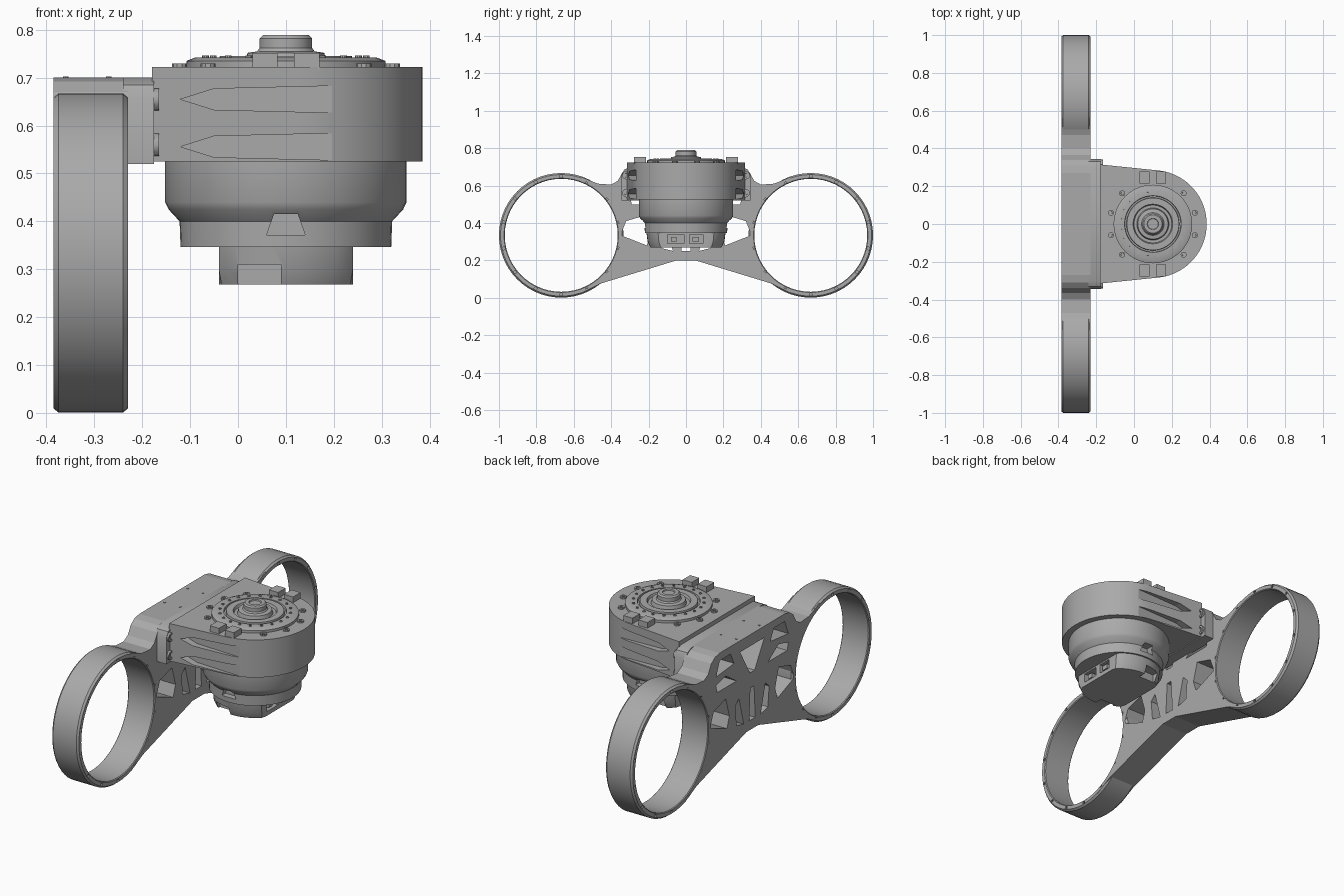
import bpy, bmesh, math
from mathutils import Matrix, Vector

cube = bpy.data.objects.get("Cube")
if cube:
    bpy.data.objects.remove(cube)

grey = bpy.data.materials.new("machined grey")
grey.use_nodes = True
COL = (0.4, 0.4, 0.4, 1)
grey.diffuse_color = COL
grey.node_tree.nodes["Principled BSDF"].inputs["Base Color"].default_value = COL

BACK, FACE = -0.385, -0.23      # frame depth along x
MX = 0.10                       # motor axis
RY, RZ = 0.667, 0.334           # ring centres


def finish(name, bm, smooth=30):
    bmesh.ops.recalc_face_normals(bm, faces=bm.faces)
    me = bpy.data.meshes.new(name)
    bm.to_mesh(me)
    bm.free()
    me.materials.append(grey)
    ob = bpy.data.objects.new(name, me)
    bpy.context.collection.objects.link(ob)
    if smooth:
        bpy.ops.object.select_all(action='DESELECT')
        ob.select_set(True)
        bpy.context.view_layer.objects.active = ob
        bpy.ops.object.shade_smooth_by_angle(angle=math.radians(smooth))
    return ob


def cut(ob, cutter):
    mod = ob.modifiers.new("cut", 'BOOLEAN')
    mod.operation, mod.solver, mod.object = 'DIFFERENCE', 'EXACT', cutter
    dg = bpy.context.evaluated_depsgraph_get()
    ob_mesh = bpy.data.meshes.new_from_object(ob.evaluated_get(dg))
    ob.modifiers.clear()
    ob.data = ob_mesh
    bpy.data.objects.remove(cutter)


def prism(bm, pts, axis, lo, hi):
    """Extrude a 2D outline along x (yz points), y (xz points) or z (xy points)."""
    def place(p, d):
        return {'x': (d, *p), 'y': (p[0], d, p[1]), 'z': (*p, d)}[axis]
    a = [bm.verts.new(place(p, lo)) for p in pts]
    b = [bm.verts.new(place(p, hi)) for p in pts]
    bm.faces.new(a)
    bm.faces.new(b[::-1])
    for i in range(len(pts)):
        j = (i + 1) % len(pts)
        bm.faces.new((a[i], a[j], b[j], b[i]))


def box(bm, lo, hi):
    prism(bm, [lo[:2], (hi[0], lo[1]), hi[:2], (lo[0], hi[1])], 'z', lo[2], hi[2])


def lathe(bm, profile, matrix, n=48, closed=False):
    """Revolve (radius, height) points about local z."""
    rows = [[bm.verts.new(matrix @ Vector((r * math.cos(t), r * math.sin(t), h)))
             for t in (2 * math.pi * k / n for k in range(n))] for r, h in profile]
    pairs = list(zip(rows, rows[1:])) + ([(rows[-1], rows[0])] if closed else [])
    for a, b in pairs:
        for k in range(n):
            m = (k + 1) % n
            bm.faces.new((a[k], a[m], b[m], b[k]))
    if not closed:
        bm.faces.new(rows[0])
        bm.faces.new(rows[-1])


def flip(pts):
    return [(-a, b) for a, b in pts]


motor = Matrix.Translation((MX, 0, 0))
along_x = Matrix.Rotation(math.pi / 2, 4, 'Y')

# Wheel-like end rings with small bolt holes on both faces
for side, label in ((-1, "front"), (1, "rear")):
    m = Matrix.Translation((0, side * RY, RZ)) @ along_x
    bm = bmesh.new()
    lathe(bm, [(0.302, BACK + 0.004), (0.306, BACK), (0.325, BACK), (0.333, BACK + 0.01),
               (0.333, FACE - 0.01), (0.325, FACE), (0.306, FACE), (0.302, FACE - 0.004)],
          m, 56, True)
    ring = finish(label + "_ring", bm)
    bm = bmesh.new()
    for k in range(14):
        t = 2 * math.pi * (k + 0.5) / 14
        for x in (BACK, FACE):
            hole = Matrix.Translation((x, side * RY + 0.316 * math.cos(t),
                                       RZ + 0.316 * math.sin(t))) @ along_x
            lathe(bm, [(0.008, -0.015), (0.008, 0.015)], hole, 8)
    cut(ring, finish("bolt_cutter", bm, 0))

# Frame web joining the rings
half = [(0.05, 0.2), (0.46, 0.075), (0.56, 0.025), (0.56, 0.645), (0.47, 0.61), (0.4, 0.605),
        (0.365, 0.625), (0.34, 0.67), (0.31, 0.692), (0.27, 0.7)]
bm = bmesh.new()
prism(bm, half + flip(half)[::-1], 'x', BACK, FACE)
web = finish("frame_web", bm, 0)
bm = bmesh.new()
for s in (-1, 1):
    lathe(bm, [(0.315, BACK - 0.1), (0.315, FACE + 0.1)],
          Matrix.Translation((0, s * RY, RZ)) @ along_x, 56)
cut(web, finish("ring_cutter", bm, 0))

# Lightening cutouts, fanned between the struts
cutouts = [[(0.35, 0.335), (0.32, 0.41), (0.22, 0.44), (0.19, 0.34), (0.21, 0.28)],
           [(0.13, 0.5), (0.29, 0.5), (0.3, 0.54), (0.22, 0.56)],
           [(0.15, 0.6), (0.3, 0.585), (0.27, 0.66), (0.18, 0.66)],
           [(0.07, 0.25), (0.13, 0.265), (0.14, 0.37), (0.11, 0.4)]]
bm = bmesh.new()
prism(bm, [(-0.1, 0.64), (0.1, 0.64), (0.02, 0.5), (-0.02, 0.5)], 'x', BACK - 0.1, FACE + 0.1)
prism(bm, [(-0.025, 0.25), (0.025, 0.25), (0.015, 0.42), (-0.015, 0.42)],
      'x', BACK - 0.1, FACE + 0.1)
for c in cutouts:
    prism(bm, c, 'x', BACK - 0.1, FACE + 0.1)
    prism(bm, flip(c), 'x', BACK - 0.1, FACE + 0.1)
cut(web, finish("cutout_cutter", bm, 0))

# Mount block in front of the web, with rounded upper corners
corner = [(0.345, 0.52), (0.345, 0.655), (0.33, 0.685), (0.3, 0.7)]
bm = bmesh.new()
prism(bm, corner + flip(corner)[::-1], 'x', FACE - 0.01, -0.175)
finish("mount_block", bm)

# Motor housing: tapered sides running into a half round nose
arc = [(MX + 0.285 * math.cos(t), 0.285 * math.sin(t))
       for t in (math.radians(-84 + 168 * k / 28) for k in range(29))]
bm = bmesh.new()
prism(bm, [(-0.18, -0.315)] + arc + [(-0.18, 0.315)], 'z', 0.525, 0.722)
housing = finish("motor_housing", bm)
bm = bmesh.new()
groove = [(-0.12, 0), (-0.05, -0.022), (0.2, -0.028), (0.225, -0.015),
          (0.225, 0.015), (0.2, 0.028), (-0.05, 0.022)]
for z in (0.655, 0.556):
    for lo, hi in ((-0.4, -0.268), (0.268, 0.4)):
        prism(bm, [(x, z + dz) for x, dz in groove], 'y', lo, hi)
cut(housing, finish("groove_cutter", bm, 0))

# Stepped motor can below the housing
bm = bmesh.new()
lathe(bm, [(0.252, 0.53), (0.252, 0.44), (0.245, 0.425), (0.222, 0.4), (0.22, 0.346),
           (0.15, 0.346)], motor)
can = finish("motor_can", bm)
bm = bmesh.new()
for s in (-1, 1):
    prism(bm, [(MX - 0.04, 0.372), (MX + 0.04, 0.372), (MX + 0.025, 0.415), (MX - 0.025, 0.415)],
          'y', s * 0.19, s * 0.3)
cut(can, finish("vent_cutter", bm, 0))

# End cap, flattened on the two x sides, with connector recesses
bm = bmesh.new()
lathe(bm, [(0.212, 0.35), (0.205, 0.3), (0.19, 0.268)], motor)
for v in bm.verts:
    v.co.x = max(MX - 0.14, min(MX + 0.14, v.co.x))
cap = finish("end_cap", bm)
bm = bmesh.new()
for y0, y1 in ((-0.1, -0.01), (0.02, 0.09)):
    box(bm, (MX + 0.1, y0, 0.29), (MX + 0.3, y1, 0.338))
for y in (-0.25, 0.15):
    box(bm, (MX - 0.1, y, 0.2), (MX - 0.01, y + 0.1, 0.31))
cut(cap, finish("recess_cutter", bm, 0))
bm = bmesh.new()
for y0, y1 in ((-0.08, -0.05), (0.035, 0.07)):
    box(bm, (MX + 0.09, y0, 0.3), (MX + 0.135, y1, 0.325))
finish("connectors", bm, 0)

# Output flange: stepped disc with concentric grooves and a raised hub
bm = bmesh.new()
lathe(bm, [(0.208, 0.715), (0.208, 0.735), (0.19, 0.742), (0.15, 0.742), (0.148, 0.73),
           (0.14, 0.73), (0.138, 0.745), (0.105, 0.745), (0.1, 0.732), (0.085, 0.732),
           (0.08, 0.752), (0.06, 0.755), (0.055, 0.762), (0.055, 0.782), (0.048, 0.789),
           (0.03, 0.789), (0.028, 0.783)], motor)
finish("output_flange", bm)

# Screw heads on the housing rim and flange
bm = bmesh.new()
for count, radius, size, z in ((12, 0.23, 0.016, 0.73), (20, 0.17, 0.007, 0.746)):
    for k in range(count):
        t = 2 * math.pi * (k + 0.5) / count
        if abs(math.cos(t)) < 0.3 and count == 12:
            continue
        place = motor @ Matrix.Translation((radius * math.cos(t), radius * math.sin(t), 0))
        lathe(bm, [(size, 0.715), (size, z), (size * 0.5, z), (size * 0.45, z - 0.006)], place, 10)
finish("rim_screws", bm)

# Paired locating tabs on either side of the flange
bm = bmesh.new()
for s in (-1, 1):
    for x in (MX - 0.07, MX + 0.017):
        y0, y1 = sorted((s * 0.215, s * 0.277))
        box(bm, (x, y0, 0.715), (x + 0.053, y1, 0.752))
finish("locating_tabs", bm, 0)

# Mounting screws on the block face and small pins on its top
bm = bmesh.new()
for s in (-1, 1):
    for z in (0.56, 0.655):
        lathe(bm, [(0.023, -0.18), (0.023, -0.165), (0.012, -0.165), (0.011, -0.172)],
              Matrix.Translation((0, s * 0.318, z)) @ along_x, 12)
    for x in (-0.36, -0.27):
        lathe(bm, [(0.006, 0.695), (0.006, 0.703)], Matrix.Translation((x, s * 0.095, 0)), 8)
finish("mounting_screws", bm)
